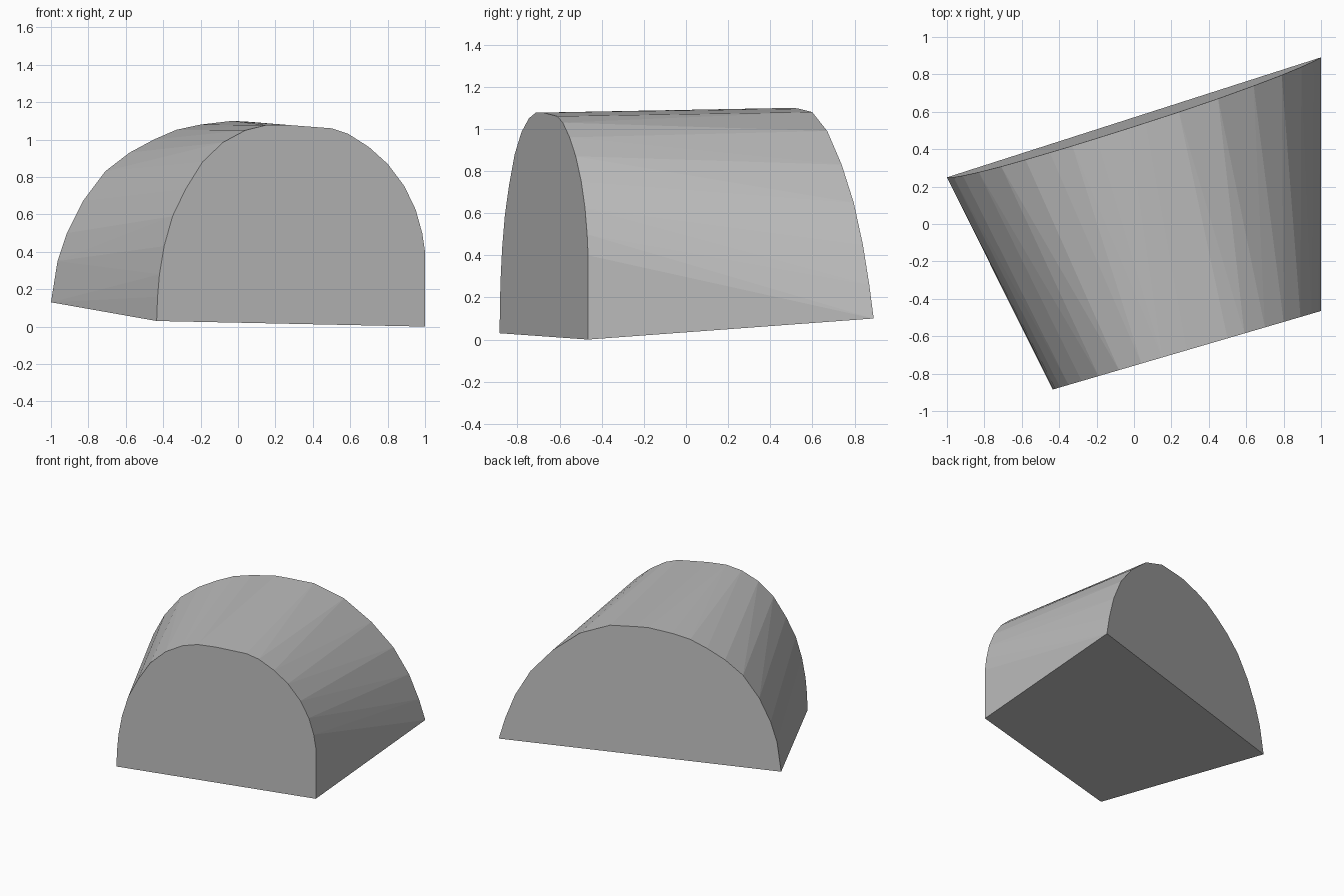
import bpy, bmesh, math

if "Cube" in bpy.data.objects:
    bpy.data.objects.remove(bpy.data.objects["Cube"])

grey = bpy.data.materials.new("plain grey")
grey.diffuse_color = (0.5, 0.5, 0.5, 1)
grey.use_nodes = True
grey.node_tree.nodes["Principled BSDF"].inputs["Base Color"].default_value = grey.diffuse_color

# Arch outlines as (x, z), each lying in its own slanted end plane
front_arch = [(-.435, .03), (-.43, .16), (-.42, .28), (-.395, .43), (-.35, .59),
              (-.28, .735), (-.19, .88), (-.08, .985), (.04, 1.05), (.15, 1.077),
              (.28, 1.077), (.5, 1.06), (.59, 1.03), (.7, .96), (.8, .87),
              (.89, .75), (.95, .625), (.985, .5), (1, .4), (1, 0)]
back_arch = [(-1, .13), (-.965, .35), (-.915, .5), (-.83, .67), (-.71, .83),
             (-.58, .93), (-.45, 1.0), (-.33, 1.052), (-.2, 1.08), (-.03, 1.1),
             (.06, 1.095), (.24, 1.08), (.45, .99), (.64, .83), (.79, .65),
             (.895, .45), (.96, .26), (1, .1)]


def front_y(x, z):
    return -.885 + .2927 * (x + .435)


def back_y(x, z):
    return .57 + .32 * x - .05 * (z - .12)


# Vaulted block: skin stretched over the two arches
bm = bmesh.new()
for arch, plane_y in ((front_arch, front_y), (back_arch, back_y)):
    for x, z in arch:
        bm.verts.new((x, plane_y(x, z), z))
hull = bmesh.ops.convex_hull(bm, input=bm.verts[:])
loose = {v for v in hull["geom_interior"] + hull["geom_unused"]
         if isinstance(v, bmesh.types.BMVert)}
bmesh.ops.delete(bm, geom=list(loose), context='VERTS')
# Merge the flat ends and base into single faces
bmesh.ops.dissolve_limit(bm, angle_limit=math.radians(1),
                         verts=bm.verts[:], edges=bm.edges[:])
bmesh.ops.recalc_face_normals(bm, faces=bm.faces[:])

mesh = bpy.data.meshes.new("vaulted_block")
bm.to_mesh(mesh)
bm.free()
mesh.materials.append(grey)
block = bpy.data.objects.new("vaulted_block", mesh)
bpy.context.collection.objects.link(block)
